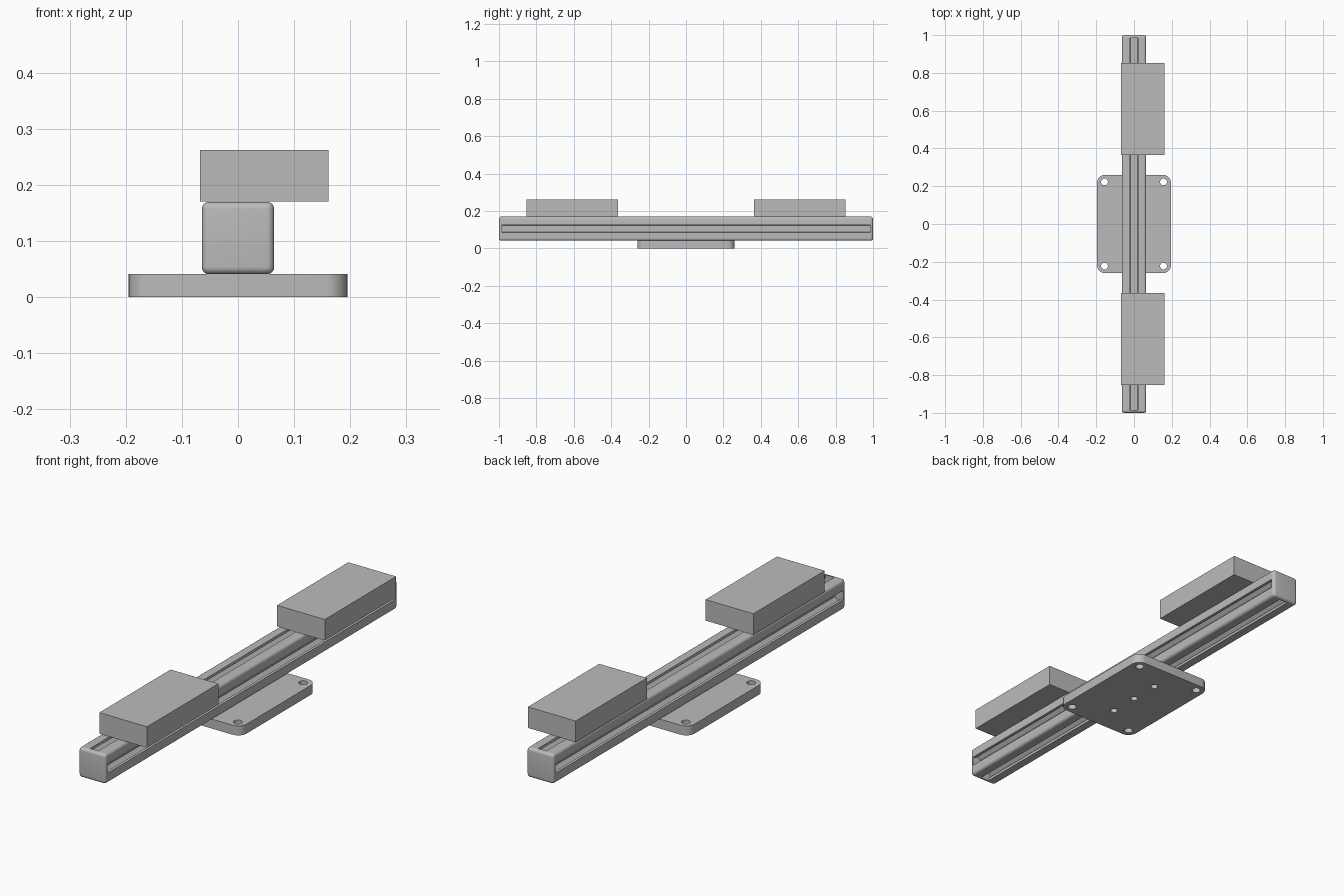
import bpy, bmesh
from math import cos, sin, pi, radians
from mathutils import Matrix, Vector

cube = bpy.data.objects.get("Cube")
if cube:
    bpy.data.objects.remove(cube, do_unlink=True)

GREY = (0.5, 0.5, 0.5, 1)
metal = bpy.data.materials.new("plain_grey")
metal.use_nodes = True
metal.diffuse_color = GREY
metal.node_tree.nodes["Principled BSDF"].inputs["Base Color"].default_value = GREY

RAIL_Z = 0.1055     # height of the rail axis
HALF = 0.0645       # half width of the rail
CORNER = 0.013      # rail corner radius
CAP = 0.016         # end cap thickness
PLATE = 0.041       # base plate thickness


def finish(name, bm, smooth=True):
    bmesh.ops.recalc_face_normals(bm, faces=bm.faces)
    mesh = bpy.data.meshes.new(name)
    bm.to_mesh(mesh)
    bm.free()
    mesh.materials.append(metal)
    obj = bpy.data.objects.new(name, mesh)
    bpy.context.collection.objects.link(obj)
    if smooth:
        bpy.ops.object.select_all(action="DESELECT")
        obj.select_set(True)
        bpy.context.view_layer.objects.active = obj
        bpy.ops.object.shade_smooth_by_angle(angle=radians(35))
    return obj


def arc(cx, cy, r, start, sweep, steps):
    return [(cx + r * cos(start + sweep * i / steps), cy + r * sin(start + sweep * i / steps))
            for i in range(steps + 1)]


def extrude(name, outline, holes, depth, matrix):
    """Solid from a flat outline with holes, extruded along local z."""
    bm = bmesh.new()
    edges = []
    for loop in [outline] + holes:
        verts = [bm.verts.new((x, y, 0)) for x, y in loop]
        edges += [bm.edges.new((verts[i - 1], verts[i])) for i in range(len(verts))]
    bmesh.ops.triangle_fill(bm, edges=edges, use_beauty=True, normal=(0, 0, 1))
    new = bmesh.ops.extrude_face_region(bm, geom=bm.faces[:])["geom"]
    moved = [v for v in new if isinstance(v, bmesh.types.BMVert)]
    bmesh.ops.translate(bm, verts=moved, vec=(0, 0, depth))
    bm.transform(matrix)
    return finish(name, bm)


def box(lo, hi):
    bm = bmesh.new()
    bmesh.ops.create_cube(bm, size=1)
    lo, hi = Vector(lo), Vector(hi)
    bm.transform(Matrix.Translation((lo + hi) / 2) @ Matrix.Diagonal((hi - lo).to_4d()))
    return bm


# Base plate: rounded corners, four corner holes and a row of three in the middle
px, py, pr = 0.195, 0.26, 0.04
outline = []
for k, (sx, sy) in enumerate([(1, 1), (-1, 1), (-1, -1), (1, -1)]):
    outline += arc(sx * (px - pr), sy * (py - pr), pr, k * pi / 2, pi / 2, 8)
spots = [(sx * 0.156, sy * 0.223, 0.018) for sx in (-1, 1) for sy in (-1, 1)]
spots += [(0, y, 0.015) for y in (-0.133, 0, 0.133)]
holes = [arc(x, y, r, 0, 2 * pi, 24)[:-1] for x, y, r in spots]
extrude("base_plate", outline, holes, PLATE, Matrix())

# Slotted rail: one side of the section, turned four times
slot = [(0.02, HALF), (0.02, HALF - 0.012), (0.036, HALF - 0.012),
        (0.036, HALF - 0.022), (0.018, HALF - 0.04)]
side = arc(HALF - CORNER, HALF - CORNER, CORNER, 0, pi / 2, 6)
side += slot + [(-x, y) for x, y in reversed(slot)]
section = []
for k in range(4):
    c, s = round(cos(k * pi / 2)), round(sin(k * pi / 2))
    section += [(c * x - s * y, s * x + c * y) for x, y in side]
length = 2 * (1 - CAP)
extrude("slotted_rail", section, [], length,
        Matrix.Translation((0, length / 2, RAIL_Z)) @ Matrix.Rotation(pi / 2, 4, "X"))

# End caps: rounded everywhere except against the rail
for name, d in (("front_end_cap", -1), ("back_end_cap", 1)):
    ys = sorted((d * (1 - CAP), d))
    bm = box((-HALF, ys[0], RAIL_Z - HALF), (HALF, ys[1], RAIL_Z + HALF))
    outer = [e for e in bm.edges if any(abs(v.co.y) > 1 - CAP / 2 for v in e.verts)]
    bmesh.ops.bevel(bm, geom=outer, offset=CORNER, segments=6, profile=0.5, affect="EDGES")
    finish(name, bm)

# Two plain blocks on top, overhanging one side
for name, d in (("front_block", -1), ("back_block", 1)):
    ys = sorted((d * 0.364, d * 0.852))
    finish(name, box((-0.068, ys[0], 0.171), (0.161, ys[1], 0.262)), smooth=False)
